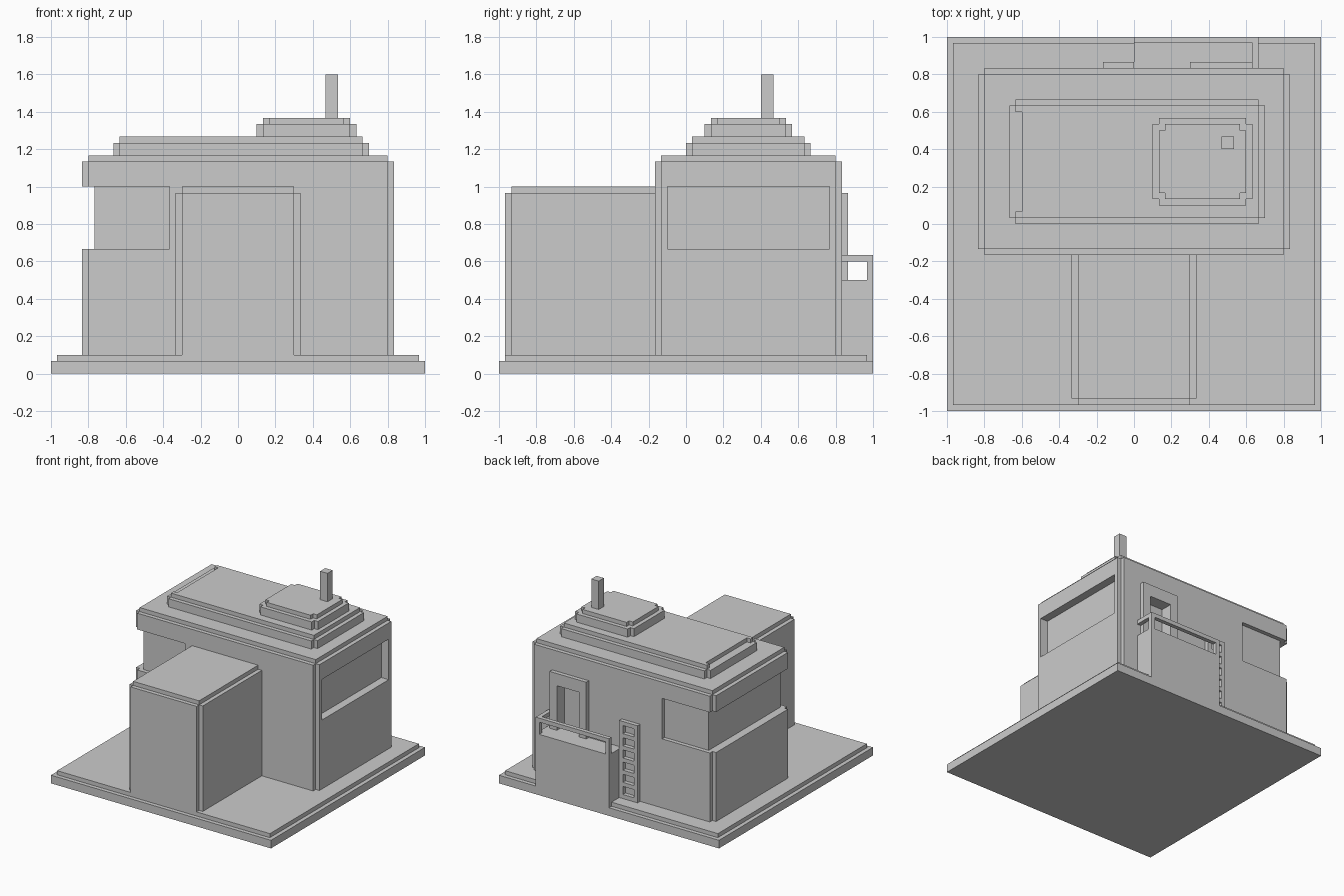
import bpy, bmesh

if "Cube" in bpy.data.objects:
    bpy.data.objects.remove(bpy.data.objects["Cube"])

U = 1 / 30  # the whole model sits on a 1/30 grid


def prism(name, pts, z0, z1):
    """Extrude a plan outline (grid units) from z0 to z1."""
    bm = bmesh.new()
    face = bm.faces.new([bm.verts.new((x * U, y * U, z0 * U)) for x, y in pts])
    new = bmesh.ops.extrude_face_region(bm, geom=[face])["geom"]
    top = [v for v in new if isinstance(v, bmesh.types.BMVert)]
    bmesh.ops.translate(bm, verts=top, vec=(0, 0, (z1 - z0) * U))
    bmesh.ops.recalc_face_normals(bm, faces=bm.faces)
    mesh = bpy.data.meshes.new(name)
    bm.to_mesh(mesh)
    bm.free()
    ob = bpy.data.objects.new(name, mesh)
    bpy.context.collection.objects.link(ob)
    return ob


def box(name, x0, x1, y0, y1, z0, z1):
    return prism(name, [(x0, y0), (x1, y0), (x1, y1), (x0, y1)], z0, z1)


def notched(name, x0, x1, y0, y1, z0, z1):
    """Box with a one-unit square notch at each vertical corner."""
    a, b, c, d = x0 + 1, x1 - 1, y0 + 1, y1 - 1
    return prism(name, [(a, y0), (b, y0), (b, c), (x1, c), (x1, d), (b, d),
                        (b, y1), (a, y1), (a, d), (x0, d), (x0, c), (a, c)], z0, z1)


def cut(ob, cutter):
    """Subtract the cutter, then remove it."""
    mod = ob.modifiers.new("cut", 'BOOLEAN')
    mod.operation, mod.solver, mod.object = 'DIFFERENCE', 'EXACT', cutter
    bpy.context.view_layer.objects.active = ob
    bpy.ops.object.modifier_apply(modifier=mod.name)
    bpy.data.objects.remove(cutter)


# Stepped base
box("base_plate", -30, 30, -30, 30, 0, 2)
box("base_step", -29, 29, -29, 29, 2, 3)

# Main building with wrap-around left window, right window and door recess
house = notched("house_walls", -25, 25, -5, 25, 3, 34)
cut(house, prism("left_window_cutter",
                 [(-30, -10), (-11, -10), (-11, -4), (-23, -4),
                  (-23, 24), (-11, 24), (-11, 30), (-30, 30)], 20, 30))
cut(house, box("right_window_cutter", 23, 30, -3, 23, 20, 30))
cut(house, box("door_cutter", 11, 17, 23, 30, 15, 26))
box("house_cap", -24, 24, -4, 24, 34, 35)

# Front annex
prism("annex_walls", [(-10, -5), (-10, -28), (-9, -28), (-9, -29),
                      (9, -29), (9, -28), (10, -28), (10, -5)], 3, 29)
box("annex_cap", -9, 9, -28, -5, 29, 30)

# Large roof tier
notched("roof_tier", -20, 21, 0, 20, 35, 37)
prism("roof_tier_cap", [(-19, 1), (20, 1), (20, 19), (-19, 19),
                        (-19, 18), (-18, 18), (-18, 2), (-19, 2)], 37, 38)

# Small roof tier and chimney
notched("upper_tier", 3, 19, 3, 17, 38, 40)
notched("upper_tier_cap", 4, 18, 4, 16, 40, 41)
box("chimney", 14, 16, 12, 14, 41, 48)

# Door frame
for side, x in (("left", 9), ("right", 17)):
    box("door_jamb_" + side, x, x + 2, 25, 26, 15, 26)
box("door_lintel", 9, 19, 25, 26, 26, 29)

# Balcony with railing
box("balcony", 0, 20, 25, 30, 2, 15)
for i, x in enumerate((0, 19)):
    box(f"rail_post_{i}", x, x + 1, 29, 30, 15, 18)
prism("handrail", [(0, 29), (19, 29), (19, 25), (20, 25), (20, 30), (0, 30)], 18, 19)

# Ladder
for side, x in (("left", -5), ("right", -1)):
    box("ladder_rail_" + side, x, x + 1, 25, 26, 3, 22)
for i in range(7):
    box(f"ladder_rung_{i}", -4, -1, 25, 26, 3 + 3 * i, 4 + 3 * i)
